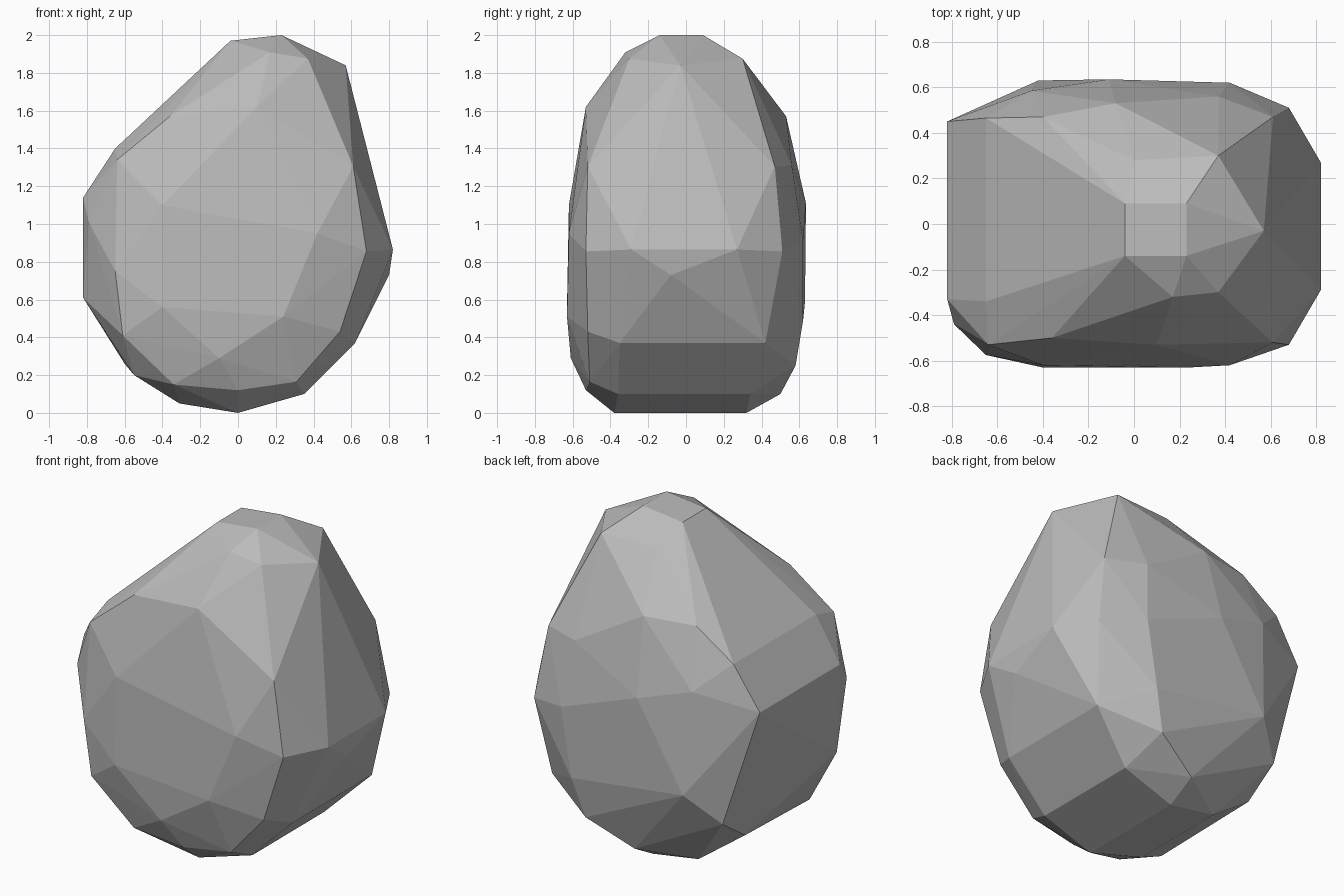
import bpy
import bmesh

# Clear only the default cube
default_cube = bpy.data.objects.get("Cube")
if default_cube:
    bpy.data.objects.remove(default_cube, do_unlink=True)


def make_material(name, value):
    material = bpy.data.materials.new(name)
    material.use_nodes = True
    color = (value, value, value, 1.0)
    material.diffuse_color = color
    shader = material.node_tree.nodes["Principled BSDF"]
    shader.inputs["Base Color"].default_value = color
    shader.inputs["Roughness"].default_value = 0.9
    return material


def ridge_points(ridges):
    """Two corners per ridge, running front to back at one x and z."""
    for x, z, front, back in ridges:
        yield (x, front, z)
        yield (x, back, z)


# Ridges that cross the stone from front to back: x, z, front y, back y
crown_ridges = [
    (-0.04, 1.97, -0.14, 0.09),
    (0.23, 2.0, -0.14, 0.09),
    (0.37, 1.875, -0.3, 0.3),
    (-0.65, 1.4, -0.34, 0.465),
]
side_ridges = [
    (0.61, 1.305, -0.52, 0.47),
    (0.82, 0.865, -0.29, 0.27),
    (0.68, 0.855, -0.53, 0.51),
    (-0.82, 1.14, -0.33, 0.45),
]
base_ridges = [
    (0.62, 0.37, -0.35, 0.42),
    (0.35, 0.1, -0.36, 0.34),
    (0.0, 0.0, -0.38, 0.32),
    (-0.31, 0.05, -0.3, 0.32),
    (-0.6, 0.26, -0.26, 0.28),
]

# Single chipped corners of the broad front
front_corners = [
    (0.17, -0.32, 1.91), (-0.36, -0.5, 1.57), (0.1, -0.53, 1.62),
    (-0.64, -0.53, 1.34), (-0.4, -0.62, 1.1), (0.42, -0.62, 0.95),
    (-0.4, -0.63, 0.56), (0.24, -0.63, 0.51), (-0.1, -0.61, 0.29),
    (0.54, -0.52, 0.43), (0.31, -0.51, 0.165), (0.0, -0.53, 0.12),
    (-0.34, -0.53, 0.15), (-0.61, -0.56, 0.41), (-0.65, -0.575, 0.75),
]

# Single chipped corners of the broad back
back_corners = [
    (0.0, 0.28, 1.87), (-0.4, 0.47, 1.57), (-0.08, 0.53, 1.57),
    (0.37, 0.56, 1.31), (-0.45, 0.585, 1.22), (-0.11, 0.635, 1.11),
    (0.42, 0.62, 0.91), (0.35, 0.62, 0.49), (-0.42, 0.63, 0.59),
    (0.28, 0.58, 0.25), (0.0, 0.5, 0.1), (-0.6, 0.5, 0.41),
]

# Single chipped corners of the two ends
end_corners = [
    (0.57, -0.03, 1.84), (0.8, -0.08, 0.73),
    (-0.79, -0.44, 1.01), (-0.82, -0.3, 0.61), (-0.55, -0.42, 0.2),
]

# Wrap all corners in one faceted convex stone
bm = bmesh.new()
for ridges in (crown_ridges, side_ridges, base_ridges):
    for point in ridge_points(ridges):
        bm.verts.new(point)
for corners in (front_corners, back_corners, end_corners):
    for point in corners:
        bm.verts.new(point)
hull = bmesh.ops.convex_hull(bm, input=bm.verts)
unused = {g for g in hull["geom_interior"] + hull["geom_unused"]
          if isinstance(g, bmesh.types.BMVert)}
bmesh.ops.delete(bm, geom=list(unused), context="VERTS")

# Merge nearly flat neighbours into broad facets
bmesh.ops.dissolve_limit(bm, angle_limit=0.03, verts=bm.verts, edges=bm.edges)
bmesh.ops.recalc_face_normals(bm, faces=bm.faces)

mesh = bpy.data.meshes.new("boulder")
bm.to_mesh(mesh)
bm.free()
mesh.materials.append(make_material("stone grey", 0.5))
boulder = bpy.data.objects.new("boulder", mesh)
bpy.context.collection.objects.link(boulder)
